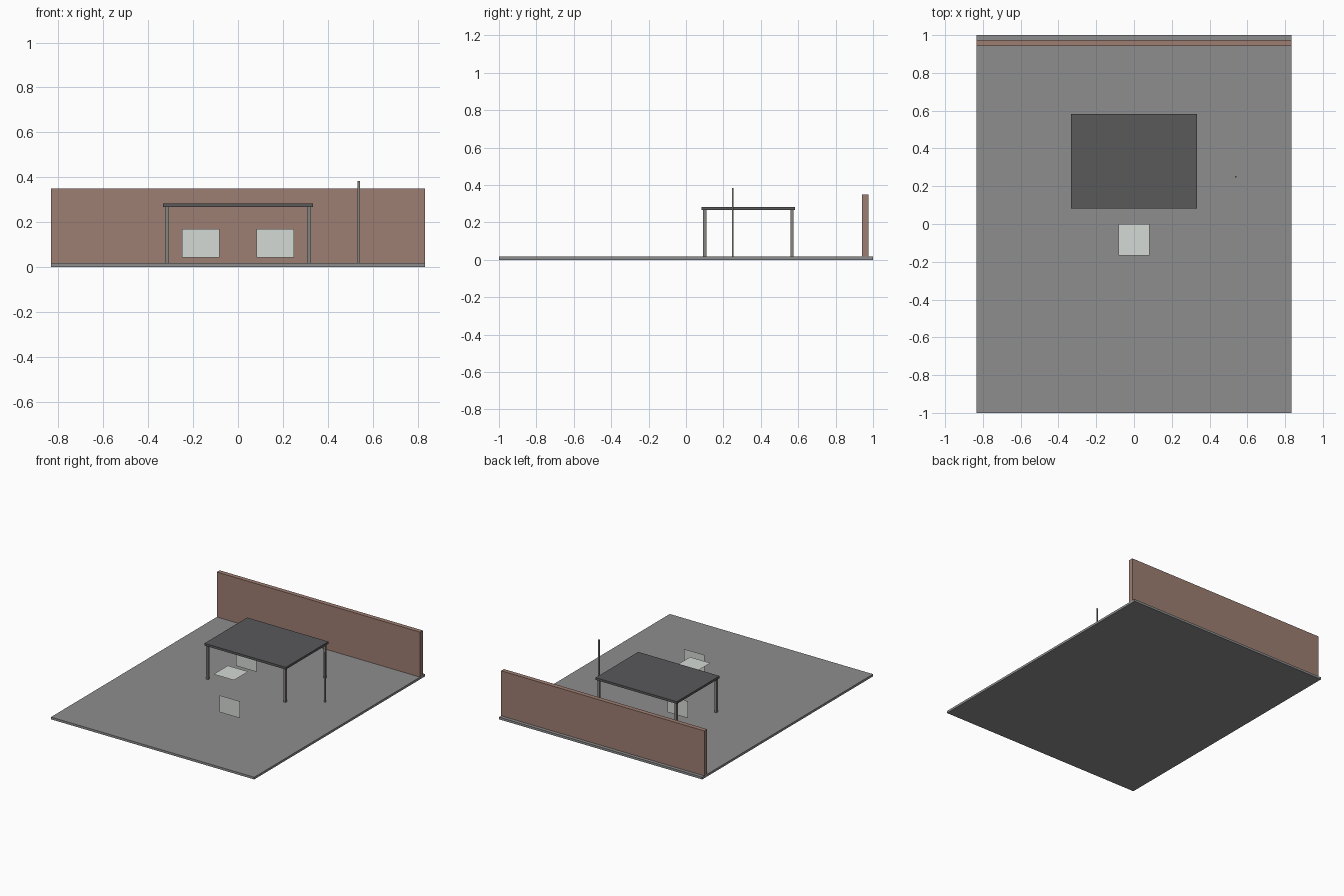
import bpy, bmesh
from mathutils import Matrix, Vector

if "Cube" in bpy.data.objects:
    bpy.data.objects.remove(bpy.data.objects["Cube"])


def material(name, rgb):
    m = bpy.data.materials.new(name)
    m.diffuse_color = (*rgb, 1)
    m.use_nodes = True
    m.node_tree.nodes["Principled BSDF"].inputs["Base Color"].default_value = m.diffuse_color
    return m


ASPHALT = material("asphalt", (0.27, 0.27, 0.27))
BRICK = material("brick", (0.34, 0.21, 0.17))
ROOFING = material("roofing", (0.1, 0.1, 0.105))
POST = material("post_paint", (0.24, 0.23, 0.21))
PANEL = material("panel", (0.66, 0.7, 0.66))


def finish(bm, name, mat):
    mesh = bpy.data.meshes.new(name)
    bm.to_mesh(mesh)
    bm.free()
    mesh.materials.append(mat)
    obj = bpy.data.objects.new(name, mesh)
    bpy.context.collection.objects.link(obj)


def box(name, lo, hi, mat):
    lo, hi = Vector(lo), Vector(hi)
    bm = bmesh.new()
    bmesh.ops.create_cube(bm, size=1, matrix=Matrix.Translation((lo + hi) / 2)
                          @ Matrix.Diagonal((*(hi - lo), 1)))
    finish(bm, name, mat)


def panel(name, corners):
    bm = bmesh.new()
    bm.faces.new([bm.verts.new(c) for c in corners])
    finish(bm, name, PANEL)


# Ground slab and rear wall
G = 0.0167
box("ground_slab", (-0.8333, -1, 0), (0.8333, 1, G), ASPHALT)
box("back_wall", (-0.8333, 0.9417, G), (0.8333, 0.975, 0.35), BRICK)

# Shelter: flat roof on four square posts
box("shelter_roof", (-0.3333, 0.0833, 0.2667), (0.3333, 0.5833, 0.2833), ROOFING)
H = 0.0083
for side, x in (("left", -0.3167), ("right", 0.3167)):
    for end, y in (("front", 0.1), ("back", 0.5667)):
        box(f"{end}_{side}_post", (x - H, y - H, G), (x + H, y + H, 0.2667), POST)

# Slim pole beside the shelter
box("pole", (0.5335, 0.247, G), (0.5435, 0.253, 0.3833), POST)

# Thin single-sheet panels: two upright, one lying flat
for side, x, y in (("left", -0.1667, 0.3333), ("right", 0.1667, -0.3333)):
    a, b = x - 0.0833, x + 0.0833
    panel(f"{side}_upright_panel",
          [(a, y, 0.0433), (b, y, 0.0433), (b, y, 0.1683), (a, y, 0.1683)])
panel("flat_panel", [(-0.0833, -0.1667, 0.2167), (0.0833, -0.1667, 0.2167),
                     (0.0833, 0, 0.2167), (-0.0833, 0, 0.2167)])
